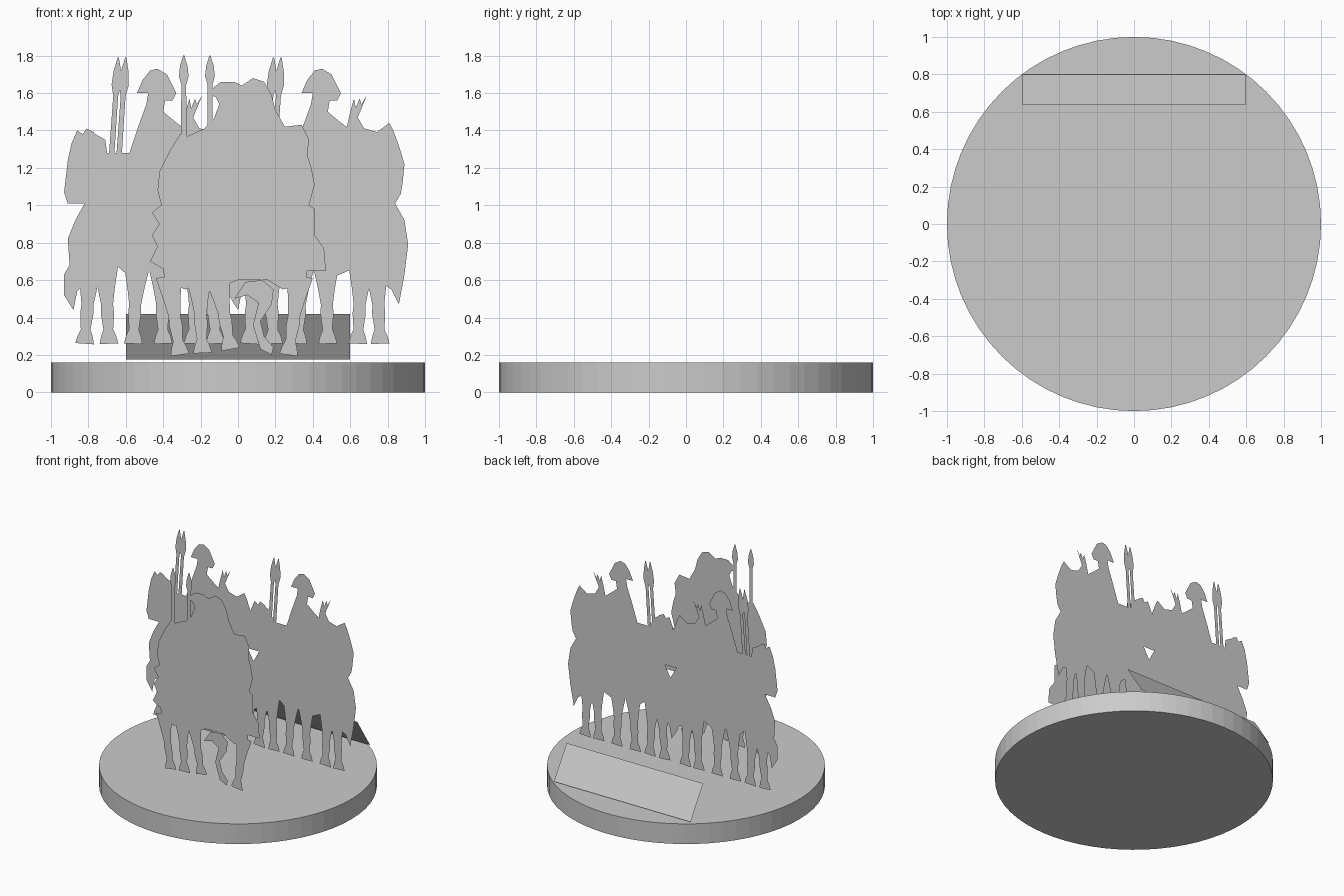
import bpy
import bmesh
from mathutils import Vector

cube = bpy.data.objects.get("Cube")
if cube:
    bpy.data.objects.remove(cube, do_unlink=True)

grey = bpy.data.materials.new("plain_grey")
grey.use_nodes = True
grey.diffuse_color = (0.6, 0.6, 0.6, 1)
grey.node_tree.nodes["Principled BSDF"].inputs["Base Color"].default_value = grey.diffuse_color


def finish(name, bm):
    """Turn a bmesh into a named object with the shared material."""
    mesh = bpy.data.meshes.new(name)
    bm.to_mesh(mesh)
    bm.free()
    mesh.materials.append(grey)
    obj = bpy.data.objects.new(name, mesh)
    bpy.context.collection.objects.link(obj)
    return obj


def cutout(name, outlines, position):
    """Flat upright sheet facing the front; outlines are in hundredths."""
    bm = bmesh.new()
    for outline in outlines:
        verts = [bm.verts.new((x / 100, 0, z / 100)) for x, z in outline]
        face = bm.faces.new(verts)
        face.normal_update()
        if face.normal.y > 0:
            face.normal_flip()
    bmesh.ops.triangulate(bm, faces=bm.faces[:], ngon_method="EAR_CLIP")
    finish(name, bm).location = position


def ribbon(start, end, profile):
    """Closed outline around a straight line, from (distance, half width) pairs."""
    start, end = Vector(start), Vector(end)
    along = end - start
    side = Vector((along.y, -along.x)).normalized()
    right = [start + along * t + side * w for t, w in profile]
    left = [start + along * t - side * w for t, w in reversed(profile)]
    return right + left


def spear(start, end):
    return ribbon(start, end, [(0, 1.5), (0.72, 1.3), (0.8, 2.6), (0.9, 2), (1, 0.3)])


def leg(hip, foot):
    """Horse leg with a thick thigh, narrow shin and flared hoof."""
    profile = [(0, 7), (0.3, 4.5), (0.5, 3.2), (0.62, 3.5), (0.82, 2.6), (0.9, 4), (1, 5)]
    return ribbon(hip, foot, profile)


# Round base
bm = bmesh.new()
bmesh.ops.create_cone(bm, cap_ends=True, segments=64, radius1=1, radius2=1, depth=0.16)
finish("round_base", bm).location.z = 0.08

# Sloping plate at the rear of the base
bm = bmesh.new()
corners = [(0.6, 0.8, 0.175), (0.6, 0.64, 0.42), (-0.6, 0.64, 0.42), (-0.6, 0.8, 0.175)]
bm.faces.new([bm.verts.new(c) for c in corners])
finish("rear_plate", bm)

# Outlines shared by the two flanking riders
rider_outline = [
    (-34, 100), (-34, 139), (-27, 135), (-26, 128), (-14, 128), (-9, 143),
    (-5, 154), (-4, 160), (-10, 160), (-7, 167), (-3, 172), (1, 173),
    (6, 170), (9, 164), (11, 160), (9, 156), (5, 156), (4, 150),
    (10, 145), (14, 142), (24, 141), (31, 139), (31, 100),
]
left_pack = [
    (-33, 101), (-47, 101), (-49, 107), (-47, 124), (-45, 133), (-42, 140),
    (-39, 138), (-37, 141), (-33, 139),
]
right_pack = [
    (30, 101), (30, 139), (37, 144), (39, 140), (42, 132), (45, 122),
    (44, 112), (43, 106), (40, 101),
]
quiver = [
    (14, 141), (16, 150), (18, 157), (19, 152), (21, 157), (22, 154),
    (25, 159), (20, 147), (24, 140),
]
horse_outline = [
    (-38, 101), (-43, 92), (-47, 82), (-46, 68), (-49, 63), (-49, 52),
    (-44, 44), (-42, 54), (-38, 58), (-30, 58), (-20, 67), (-12, 60),
    (-2, 65), (6, 61), (15, 65), (26, 66), (32, 59), (38, 55),
    (42, 47), (45, 63), (47, 79), (45, 92), (40, 101),
]

for side, x, spear_x in (("left", 0.44, -22), ("right", -0.44, -17)):
    place = (x, 0.18, 0)
    cutout(side + "_rider", [rider_outline], place)
    cutout(side + "_packs", [left_pack, right_pack], place)
    cutout(side + "_quiver", [quiver], place)
    cutout(side + "_horse", [horse_outline], place)
    spears = [spear((spear_x - 8 + gap, 106), (spear_x - 3 + gap, 179)) for gap in (0, 4)]
    cutout(side + "_spears", spears, place)
    legs = [leg((foot + lean, 68), (foot, 26))
            for foot, lean in ((-38, 3), (-25, -2), (-12, 2), (4, -1), (20, 2), (32, -2))]
    cutout(side + "_horse_legs", legs, place)

# Front rider and horse
front = (0, -0.4, 0)
front_rider = [
    (-41, 100), (-43, 108), (-42, 118), (-36, 130), (-31, 138), (-27, 137),
    (-18, 141), (-13, 146), (-10, 154), (-12, 158), (-16, 159), (-13, 163),
    (-9, 166), (-2, 166), (2, 164), (8, 168), (14, 166), (18, 159),
    (20, 151), (25, 142), (34, 143), (38, 135), (37, 127), (39, 121),
    (41, 111), (38, 100),
]
front_horse = [
    (-41, 100), (-46, 96), (-42, 90), (-46, 84), (-43, 78), (-47, 70),
    (-40, 66), (-39, 59), (-28, 55), (-18, 60), (-10, 56), (0, 60),
    (16, 60), (24, 55), (36, 58), (37, 65), (47, 65), (46, 77),
    (41, 84), (41, 98), (38, 100),
]
raised_foreleg = [
    (-2, 50), (4, 59), (13, 60), (19, 55), (18, 47), (12, 38),
    (14, 30), (19, 24), (18, 20), (12, 23), (8, 36), (11, 48), (5, 52),
]
cutout("front_rider", [front_rider], front)
cutout("front_horse", [front_horse], front)
cutout("front_raised_foreleg", [raised_foreleg], front)
cutout("front_spears", [spear((x, 125), (x, 180)) for x in (-29, -15)], front)
cutout("front_horse_legs", [
    leg((hip, 62), (foot, floor))
    for hip, foot, floor in ((-37, -31, 20), (-21, -19, 21), (-11, -4, 23), (33, 27, 20))
], front)
